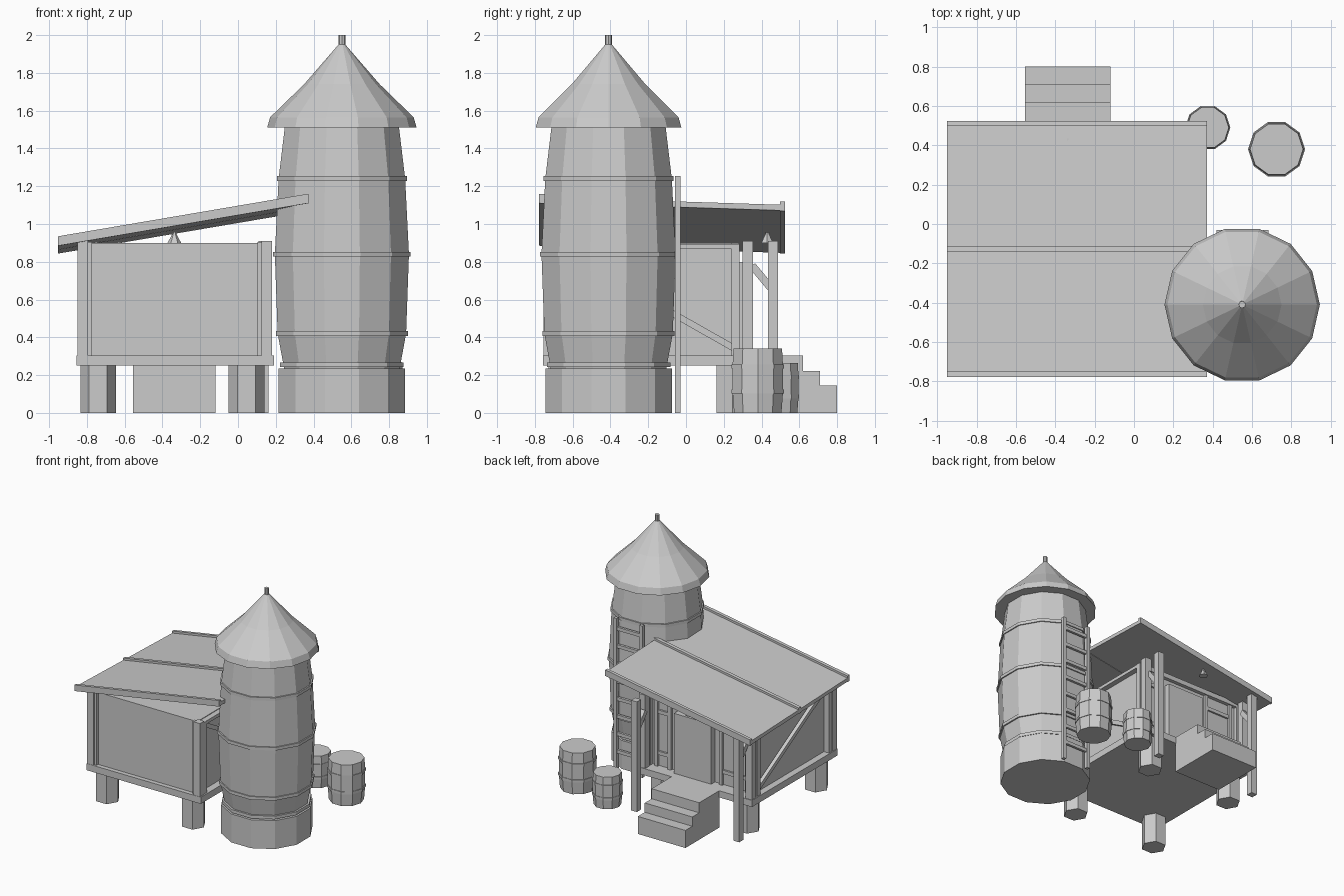
import bpy, bmesh, math
from mathutils import Vector

if "Cube" in bpy.data.objects:
    bpy.data.objects.remove(bpy.data.objects["Cube"], do_unlink=True)

grey = bpy.data.materials.new("plain_grey")
grey.use_nodes = True
grey.diffuse_color = (0.6, 0.6, 0.6, 1)
grey.node_tree.nodes["Principled BSDF"].inputs["Base Color"].default_value = (0.6, 0.6, 0.6, 1)


def finish(name, bm):
    bmesh.ops.recalc_face_normals(bm, faces=bm.faces)
    mesh = bpy.data.meshes.new(name)
    bm.to_mesh(mesh)
    bm.free()
    mesh.materials.append(grey)
    ob = bpy.data.objects.new(name, mesh)
    bpy.context.collection.objects.link(ob)
    return ob


def box(name, x, y, z):
    """Box from (min, max) pairs."""
    bm = bmesh.new()
    bmesh.ops.create_cube(bm, size=1)
    for v in bm.verts:
        v.co = [lo + (hi - lo) * (c + 0.5) for c, (lo, hi) in zip(v.co, (x, y, z))]
    return finish(name, bm)


def lathe(name, centre, profile, sides, turn=0.0):
    """Closed faceted solid from (radius, height) pairs."""
    bm = bmesh.new()
    rings = []
    for r, z in profile:
        rings.append([bm.verts.new((centre[0] + r * math.cos(turn + math.tau * i / sides),
                                    centre[1] + r * math.sin(turn + math.tau * i / sides), z))
                      for i in range(sides)])
    for a, b in zip(rings, rings[1:]):
        for i in range(sides):
            j = (i + 1) % sides
            bm.faces.new((a[i], a[j], b[j], b[i]))
    bm.faces.new(rings[0])
    bm.faces.new(rings[-1])
    return finish(name, bm)


def beam(name, a, b, width, depth):
    """Bar between two points."""
    a, b = Vector(a), Vector(b)
    bm = bmesh.new()
    bmesh.ops.create_cube(bm, size=1)
    rot = (b - a).to_track_quat('Z', 'X')
    for v in bm.verts:
        p = Vector((v.co.x * width, v.co.y * depth, v.co.z * (b - a).length))
        v.co = rot @ p + (a + b) / 2
    return finish(name, bm)


# Silo: base, barrel body, bands, conical roof and spike
silo = (0.55, -0.41)
turn = math.pi / 12
flat = math.cos(turn)
lathe("silo_base", silo, [(0.335 / flat, 0), (0.335 / flat, 0.235)], 12, turn)
body = [(0.305, 0.23), (0.34, 0.42), (0.355, 0.84), (0.335, 1.24), (0.302, 1.515)]
lathe("silo_body", silo, [(r / flat, z) for r, z in body], 12, turn)
for r, z in [(0.318, 0.255)] + body[1:4]:
    r = (r + 0.009) / flat
    lathe("silo_band", silo, [(r, z - 0.013), (r, z + 0.013)], 12, turn)
lathe("silo_roof", silo, [(0.395, 1.512), (0.38, 1.565), (0.2, 1.74), (0.018, 1.95)], 14)
lathe("roof_spike", silo, [(0.018, 1.93), (0.018, 2.0)], 8)

# Ladder on the back of the silo
for x in (0.42, 0.655):
    box("ladder_rail", (x, x + 0.028), (-0.058, -0.03), (0, 1.255))
for i in range(8):
    z = 0.14 + 0.145 * i
    box("ladder_rung", (0.44, 0.66), (-0.055, -0.035), (z, z + 0.028))

# Platform and stubby legs
box("platform", (-0.855, 0.19), (-0.757, 0.36), (0.25, 0.305))
for x in (-0.74, 0.045):
    for y in (-0.645, 0.245):
        lathe("platform_leg", (x, y), [(0.095, 0), (0.095, 0.26)], 6)

# Cabin walls, corner posts and rails
box("cabin_walls", (-0.8, 0.13), (-0.72, 0.25), (0.3, 0.9))
for x in (-0.822, 0.152):
    for y in (-0.727, 0.327):
        top = 0.885 if x < 0 and y > 0 else 0.91
        box("corner_post", (x - 0.028, x + 0.028), (y - 0.028, y + 0.028), (0.3, top))
    for y in (-0.7, 0.24):
        box("wall_stud", (x - 0.025, x + 0.025), (y, y + 0.042), (0.3, 0.895))
    box("top_rail", (x - 0.022, x + 0.022), (-0.7, 0.28), (0.868, 0.895))
    beam("wall_brace", (x, 0.25, 0.345), (x, -0.66, 0.86), 0.035, 0.03)
for x in (-0.795, 0.103):
    box("front_stud", (x, x + 0.022), (-0.74, -0.71), (0.3, 0.905))

# Entrance wall: door, framed side panels
box("door", (-0.44, -0.1), (0.24, 0.3), (0.3, 0.8))
box("entrance_lintel", (-0.82, 0.15), (0.24, 0.28), (0.86, 0.9))
for x0, x1 in ((-0.76, -0.49), (-0.05, 0.1)):
    for x in (x0, x1 - 0.03):
        box("panel_stile", (x, x + 0.03), (0.24, 0.27), (0.3, 0.87))
    for z in (0.4, 0.74):
        box("panel_rail", (x0, x1), (0.24, 0.265), (z, z + 0.03))

# Porch posts with knee braces, and hanging lamp
for x, top in ((-0.8, 0.89), (0.135, 0.91)):
    box("porch_post", (x - 0.027, x + 0.027), (0.433, 0.487), (0, top))
    beam("knee_brace", (x, 0.35, 0.78), (x, 0.45, 0.66), 0.04, 0.035)
lathe("lamp", (-0.337, 0.43), [(0.036, 0.9), (0.012, 0.945), (0.005, 0.985)], 6)

# Sloping roof slab and battens
def slope(ob):
    for v in ob.data.vertices:
        v.co.z += 0.17 * v.co.x - 0.032 * v.co.y

slope(box("roof_slab", (-0.95, 0.37), (-0.77, 0.515), (1.025, 1.055)))
for y0, y1 in ((-0.777, -0.75), (-0.14, -0.112), (0.498, 0.523)):
    slope(box("roof_batten", (-0.952, 0.372), (y0, y1), (1.022, 1.072)))

# Entrance steps
for y, z in ((0.62, 0.305), (0.71, 0.222), (0.8, 0.145)):
    box("step", (-0.555, -0.12), (0.355, y), (0, z))

# Barrels with bands
for centre, r, h in (((0.725, 0.38), 0.145, 0.342), ((0.375, 0.49), 0.115, 0.265)):
    lathe("barrel", centre, [(r * 0.91, 0), (r * 0.97, h * 0.33), (r * 0.97, h * 0.72), (r * 0.93, h)], 10)
    for f in (0.33, 0.72):
        lathe("barrel_band", centre, [(r, h * f - 0.011), (r, h * f + 0.011)], 10)
